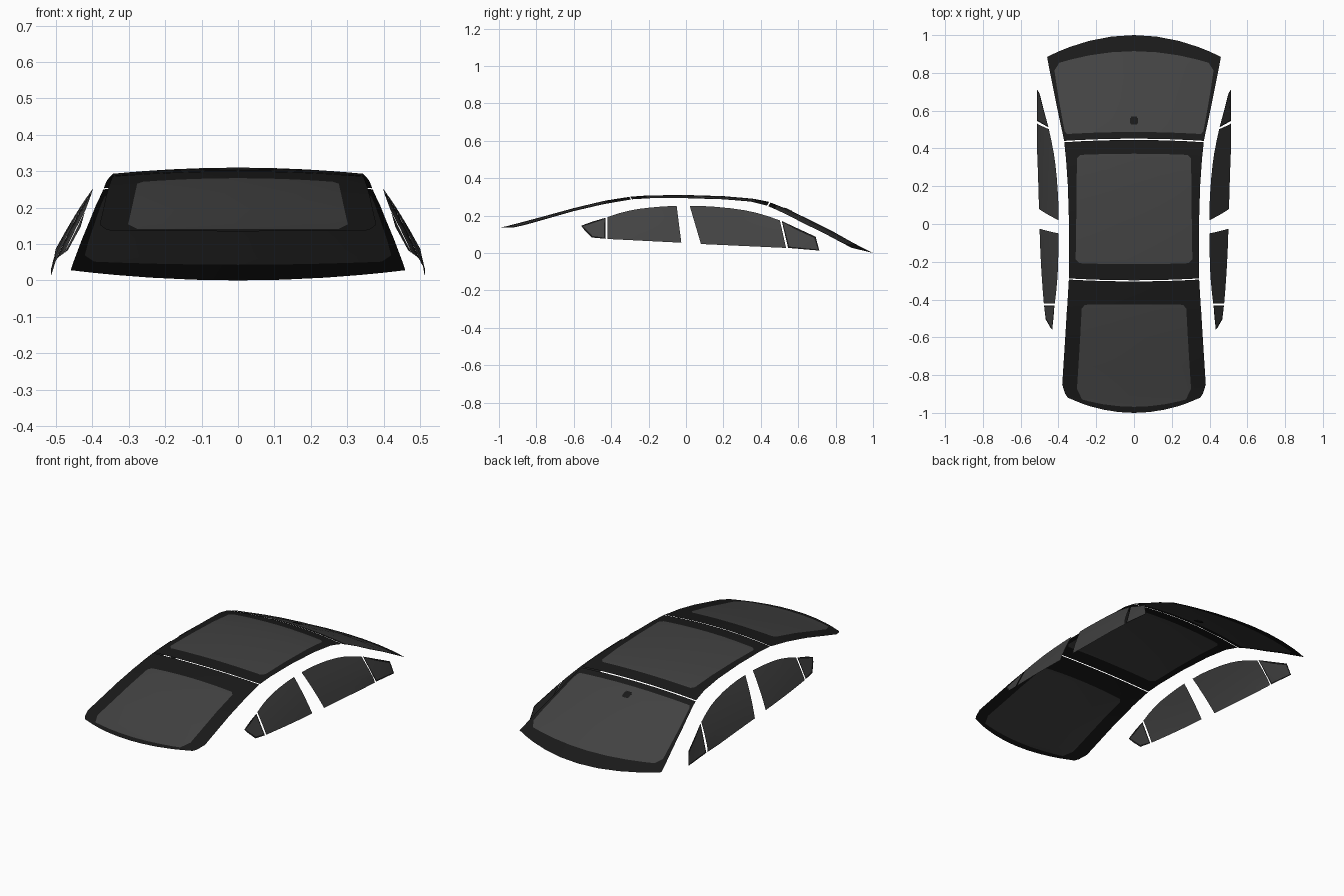
import bpy, bmesh
from mathutils import Vector

if "Cube" in bpy.data.objects:
    bpy.data.objects.remove(bpy.data.objects["Cube"])


def material(name, value, alpha=1.0):
    m = bpy.data.materials.new(name)
    m.diffuse_color = (value, value, value, alpha)
    m.use_nodes = True
    m.node_tree.nodes["Principled BSDF"].inputs["Base Color"].default_value = m.diffuse_color
    return m


TRIM = material("black_trim", 0.01)
GLASS = material("tinted_glass", 0.055, 0.9)


def finish(bm, name, mats):
    bmesh.ops.recalc_face_normals(bm, faces=bm.faces)
    mesh = bpy.data.meshes.new(name)
    bm.to_mesh(mesh)
    bm.free()
    for m in mats:
        mesh.materials.append(m)
    for p in mesh.polygons:
        p.use_smooth = True
    ob = bpy.data.objects.new(name, mesh)
    bpy.context.collection.objects.link(ob)
    return ob


def panel(name, rows, glass_rows):
    """Crowned panel. Row: centre y, edge y, centre z, edge z, half width, glass half width."""
    bm = bmesh.new()
    first, last = glass_rows
    grid = []
    for i, (yc, ye, zc, ze, w, g) in enumerate(rows):
        line = []
        half = [0, 0.3 * g, 0.6 * g, 0.85 * g, g, w]
        for x in [-h for h in half[:0:-1]] + half:
            s = (x / w) ** 2
            line.append(bm.verts.new((x, yc + (ye - yc) * s, zc + (ze - zc) * s)))
        grid.append(line)
    for i in range(len(rows) - 1):
        for j in range(10):
            f = bm.faces.new((grid[i][j], grid[i][j + 1], grid[i + 1][j + 1], grid[i + 1][j]))
            f.material_index = int(first <= i < last and 1 <= j <= 8)
    ob = finish(bm, name, [TRIM, GLASS])
    # keep every normal on the outside
    if sum(p.normal.z for p in ob.data.polygons) < 0:
        ob.data.flip_normals()
    return ob


# Windscreen, sloping down to the +y end
panel("windscreen", [
    (1.00, 0.885, 0.000, 0.028, 0.460, 0.40),
    (0.915, 0.835, 0.043, 0.054, 0.451, 0.395),
    (0.885, 0.805, 0.059, 0.070, 0.445, 0.421),
    (0.78, 0.73, 0.118, 0.110, 0.430, 0.410),
    (0.66, 0.63, 0.178, 0.158, 0.410, 0.393),
    (0.56, 0.54, 0.226, 0.205, 0.391, 0.377),
    (0.505, 0.49, 0.249, 0.228, 0.380, 0.367),
    (0.487, 0.475, 0.256, 0.235, 0.377, 0.355),
    (0.452, 0.440, 0.270, 0.250, 0.370, 0.355)], (1, 7))

# Roof panel with its glass sunroof
panel("roof", [
    (0.445, 0.433, 0.273, 0.253, 0.369, 0.285),
    (0.372, 0.362, 0.288, 0.271, 0.362, 0.285),
    (0.352, 0.345, 0.291, 0.275, 0.360, 0.302),
    (0.20, 0.20, 0.304, 0.287, 0.350, 0.304),
    (0.00, 0.00, 0.310, 0.293, 0.344, 0.306),
    (-0.19, -0.185, 0.308, 0.293, 0.344, 0.309),
    (-0.213, -0.205, 0.307, 0.292, 0.344, 0.290),
    (-0.298, -0.288, 0.301, 0.287, 0.345, 0.290)], (1, 6))

# Rear screen, tapering at the -y end
panel("rear_screen", [
    (-0.304, -0.294, 0.300, 0.286, 0.345, 0.255),
    (-0.425, -0.430, 0.281, 0.263, 0.353, 0.260),
    (-0.445, -0.450, 0.277, 0.259, 0.355, 0.277),
    (-0.60, -0.600, 0.240, 0.224, 0.364, 0.285),
    (-0.76, -0.740, 0.196, 0.184, 0.373, 0.294),
    (-0.91, -0.850, 0.156, 0.153, 0.380, 0.302),
    (-0.968, -0.900, 0.141, 0.141, 0.364, 0.275),
    (-1.00, -0.920, 0.135, 0.137, 0.350, 0.270)], (1, 6))


def side_point(y, z):
    """Bowed, inward-leaning body side."""
    t = 0.25 - z
    x = 0.40 + 0.49 * t + 0.5 * t * (0.24 - t)
    x += -0.08 * y * y if y < 0 else 0.03 * y * y
    return Vector((min(x, 0.514), y, z))


def mirror(ob):
    m = ob.modifiers.new("mirror", 'MIRROR')
    m.use_axis[0] = True


def door_glass(name, top, bottom):
    """Curved pane between a top curve and a straight sill."""
    bm = bmesh.new()
    rows, span = 5, top[-1][0] - top[0][0]
    grid = []
    for y, z in top:
        a = Vector((y, z))
        b = Vector(bottom[0]).lerp(Vector(bottom[1]), (y - top[0][0]) / span)
        grid.append([bm.verts.new(side_point(*a.lerp(b, k / rows))) for k in range(rows + 1)])
    for c, d in zip(grid, grid[1:]):
        for k in range(rows):
            bm.faces.new((c[k], c[k + 1], d[k + 1], d[k]))
    ob = finish(bm, name, [GLASS])
    if sum(p.normal.x for p in ob.data.polygons) < 0:
        ob.data.flip_normals()
    mirror(ob)


def quarter_glass(name, outline, width):
    """Small pane with a black surround."""
    bm = bmesh.new()
    f = bm.faces.new([bm.verts.new(side_point(y, z)) for y, z in outline])
    f.normal_update()
    if f.normal.x < 0:
        f.normal_flip()
    ring = bmesh.ops.inset_individual(bm, faces=[f], thickness=width)["faces"]
    f.material_index = 1
    for r in ring:
        r.material_index = 0
    ob = finish(bm, name, [TRIM, GLASS])
    if sum(p.normal.x for p in ob.data.polygons) < 0:
        ob.data.flip_normals()
    mirror(ob)


# Side windows, both sides
door_glass("front_door_glass",
           [(0.02, 0.252), (0.09, 0.251), (0.155, 0.247), (0.24, 0.239), (0.315, 0.228),
            (0.38, 0.214), (0.44, 0.196), (0.502, 0.174)], [(0.08, 0.048), (0.535, 0.027)])
door_glass("rear_door_glass",
           [(-0.42, 0.192), (-0.36, 0.212), (-0.30, 0.227), (-0.25, 0.236), (-0.19, 0.243),
            (-0.12, 0.249), (-0.05, 0.252)], [(-0.42, 0.075), (-0.025, 0.055)])
quarter_glass("front_quarter_glass",
              [(0.512, 0.171), (0.60, 0.130), (0.693, 0.087), (0.713, 0.013), (0.546, 0.027)], 0.010)
quarter_glass("rear_quarter_glass",
              [(-0.431, 0.188), (-0.50, 0.168), (-0.560, 0.146), (-0.545, 0.125),
               (-0.505, 0.083), (-0.431, 0.076)], 0.010)

# Sensor patch near the top of the windscreen
bm = bmesh.new()
bmesh.ops.create_cube(bm, size=1)
bmesh.ops.bevel(bm, geom=[e for e in bm.edges if abs(e.verts[0].co.z - e.verts[1].co.z) > 0.5],
                offset=0.15, segments=2, affect='EDGES')
sensor = finish(bm, "windscreen_sensor", [TRIM])
sensor.scale = (0.042, 0.044, 0.006)
sensor.location = (0, 0.547, 0.231)
sensor.rotation_euler.x = -0.43
